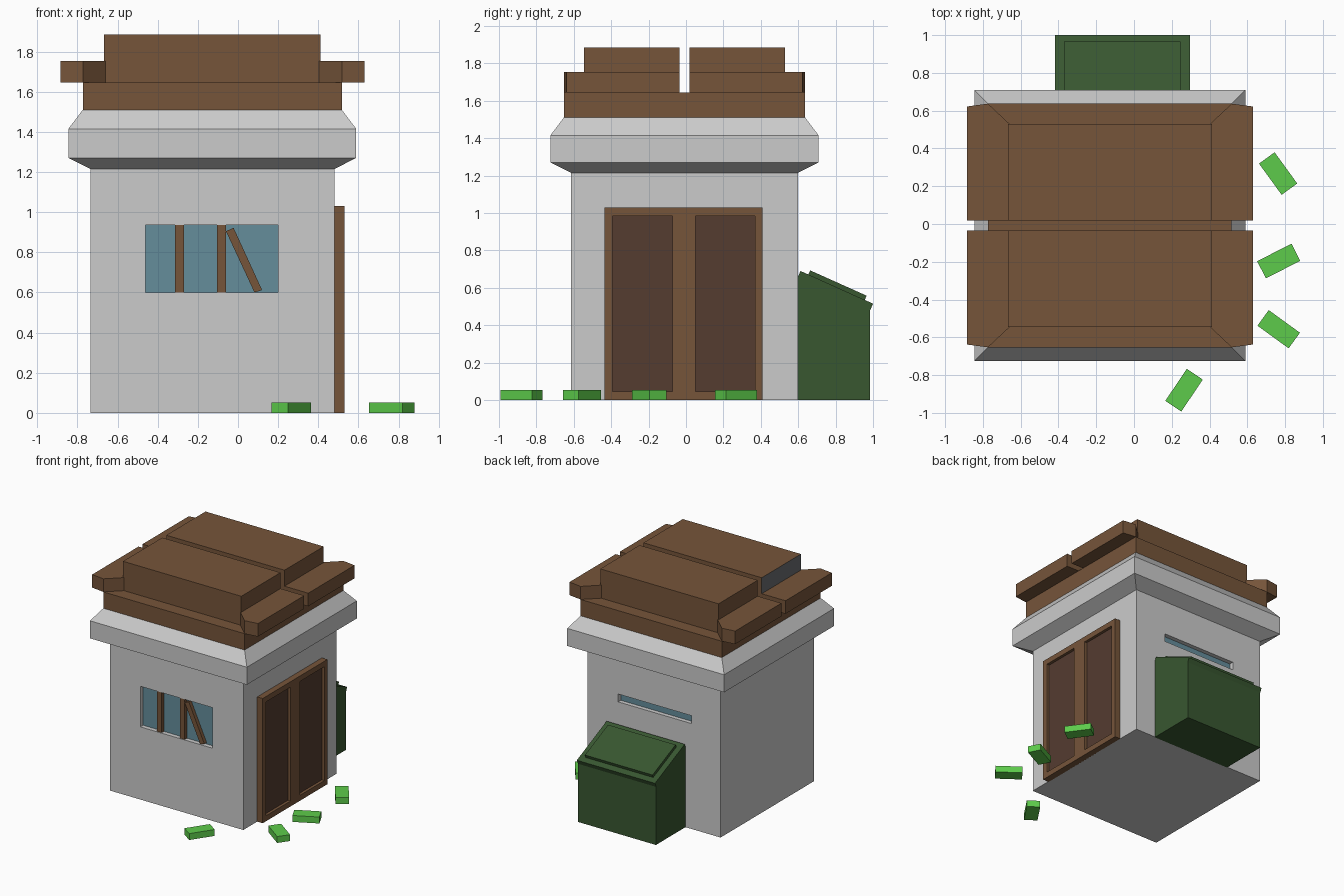
import bpy, bmesh, math
from mathutils import Matrix

if "Cube" in bpy.data.objects:
    bpy.data.objects.remove(bpy.data.objects["Cube"])

CX, CY = -0.128, -0.008  # centre of the building


def mat(name, rgb):
    m = bpy.data.materials.new(name)
    m.diffuse_color = (*rgb, 1)
    m.use_nodes = True
    m.node_tree.nodes["Principled BSDF"].inputs["Base Color"].default_value = m.diffuse_color
    return m


BROWN = mat("brown_wood", (0.18, 0.09, 0.042))
DARK = mat("dark_wood", (0.09, 0.045, 0.03))
GLASS = mat("window_glass", (0.13, 0.27, 0.33))
GREEN = mat("dark_green", (0.04, 0.095, 0.03))
LIME = mat("bright_green", (0.11, 0.6, 0.07))
SLATE = mat("slate", (0.14, 0.15, 0.16))


def finish(name, bm, material=None):
    bmesh.ops.recalc_face_normals(bm, faces=bm.faces)
    me = bpy.data.meshes.new(name)
    bm.to_mesh(me)
    bm.free()
    if material:
        me.materials.append(material)
    ob = bpy.data.objects.new(name, me)
    bpy.context.collection.objects.link(ob)
    return ob


def box(name, x, y, z, material=None):
    bm = bmesh.new()
    bmesh.ops.create_cube(bm, size=1)
    for v in bm.verts:
        v.co = [(a[0] + a[1]) / 2 + c * (a[1] - a[0]) for a, c in zip((x, y, z), v.co)]
    return finish(name, bm, material)


def prism(name, pts, axis, lo, hi, material=None):
    """Extrude a 2D outline along an axis (remaining axes stay in x, y, z order)."""
    bm = bmesh.new()

    def co(p, t):
        c = list(p)
        c.insert(axis, t)
        return c
    f = bm.faces.new([bm.verts.new(co(p, lo)) for p in pts])
    ext = bmesh.ops.extrude_face_region(bm, geom=[f])
    for v in ext["geom"]:
        if isinstance(v, bmesh.types.BMVert):
            v.co[axis] = hi
    return finish(name, bm, material)


def cut(ob, *cutters):
    for c in cutters:
        c.hide_render = True
        m = ob.modifiers.new("opening", 'BOOLEAN')
        m.operation, m.object, m.solver = 'DIFFERENCE', c, 'EXACT'
    bpy.context.view_layer.update()
    ev = ob.evaluated_get(bpy.context.evaluated_depsgraph_get())
    me = bpy.data.meshes.new_from_object(ev)
    ob.modifiers.clear()
    ob.data = me
    for c in cutters:
        bpy.data.objects.remove(c)


# walls and cornice: stacked square rings
bm = bmesh.new()
prev = None
for half, z in [(0.608, 0), (0.608, 1.215), (0.717, 1.27), (0.717, 1.415), (0.645, 1.51)]:
    ring = [bm.verts.new((CX + sx * half, CY + sy * half, z))
            for sx, sy in ((-1, -1), (1, -1), (1, 1), (-1, 1))]
    if prev:
        for i in range(4):
            bm.faces.new((prev[i], prev[(i + 1) % 4], ring[(i + 1) % 4], ring[i]))
    else:
        bm.faces.new(ring[::-1])
    prev = ring
bm.faces.new(prev)
walls = finish("walls", bm)

# window openings, front and back
cut(walls,
    box("front_cutter", (-0.46, 0.20), (-0.70, -0.575), (0.60, 0.935)),
    box("back_cutter", (-0.47, 0.20), (0.56, 0.70), (0.87, 0.935)))
box("front_glass", (-0.46, 0.20), (-0.58, -0.572), (0.60, 0.935), GLASS)
box("back_glass", (-0.47, 0.20), (0.557, 0.565), (0.87, 0.935), GLASS)

# window boards, the last one slanting
for i, x in enumerate((-0.315, -0.105)):
    box(f"window_board_{i}", (x, x + 0.045), (-0.61, -0.575), (0.60, 0.935), BROWN)
prism("slanted_board", [(-0.06, 0.905), (-0.022, 0.922), (0.12, 0.612), (0.082, 0.60)],
      1, -0.61, -0.575, BROWN)

# door frame and recessed panels
frame = box("door_frame", (0.475, 0.53), (-0.435, 0.41), (0, 1.03), BROWN)
panels = [(-0.392, -0.073), (0.05, 0.37)]
cut(frame, *[box("door_cutter", (0.505, 0.60), y, (0.045, 0.985)) for y in panels])
for i, y in enumerate(panels):
    box(f"door_panel_{i}", (0.50, 0.507), y, (0.045, 0.985), DARK)

# roof base and the two mirrored block halves with flared wings
box("roof_base", (-0.773, 0.517), (-0.653, 0.637), (1.51, 1.645), BROWN)
wing = [(0.53, 0.537), (0.645, 0.645), (0.757, 0.63), (0.757, 0.026), (0.53, 0.026)]
for sy, side in ((-1, "front"), (1, "back")):
    ys = sorted((CY + sy * 0.026, CY + sy * 0.538))
    block = box(f"{side}_roof_block", (-0.668, 0.412), ys, (1.645, 1.885), BROWN)
    if sy < 0:
        block.data.materials.append(SLATE)
        for p in block.data.polygons:
            if p.normal.x < -0.9:
                p.material_index = 1
    for sx, end in ((-1, "left"), (1, "right")):
        prism(f"{side}_{end}_roof_wing", [(CX + sx * x, CY + sy * y) for x, y in wing],
              2, 1.645, 1.753, BROWN)

# bin behind the building: body, lid and raised lid panel
prism("bin_body", [(0.595, 0), (0.985, 0), (0.985, 0.49), (0.595, 0.66)],
      0, -0.415, 0.295, GREEN)
prism("bin_lid", [(0.595, 0.65), (0.612, 0.69), (1.0, 0.515), (0.985, 0.48)],
      0, -0.417, 0.297, GREEN)
prism("bin_lid_panel", [(0.65, 0.665), (0.664, 0.693), (0.965, 0.558), (0.955, 0.53)],
      0, -0.37, 0.247, GREEN)

# bright bricks scattered on the ground
for i, (x, y, a) in enumerate([(0.763, 0.267, -54), (0.766, -0.196, 27),
                               (0.766, -0.557, -36), (0.265, -0.88, 56)]):
    b = box(f"ground_brick_{i}", (-0.102, 0.102), (-0.051, 0.051), (0, 0.053), LIME)
    b.data.transform(Matrix.Translation((x, y, 0)) @ Matrix.Rotation(math.radians(a), 4, 'Z'))
